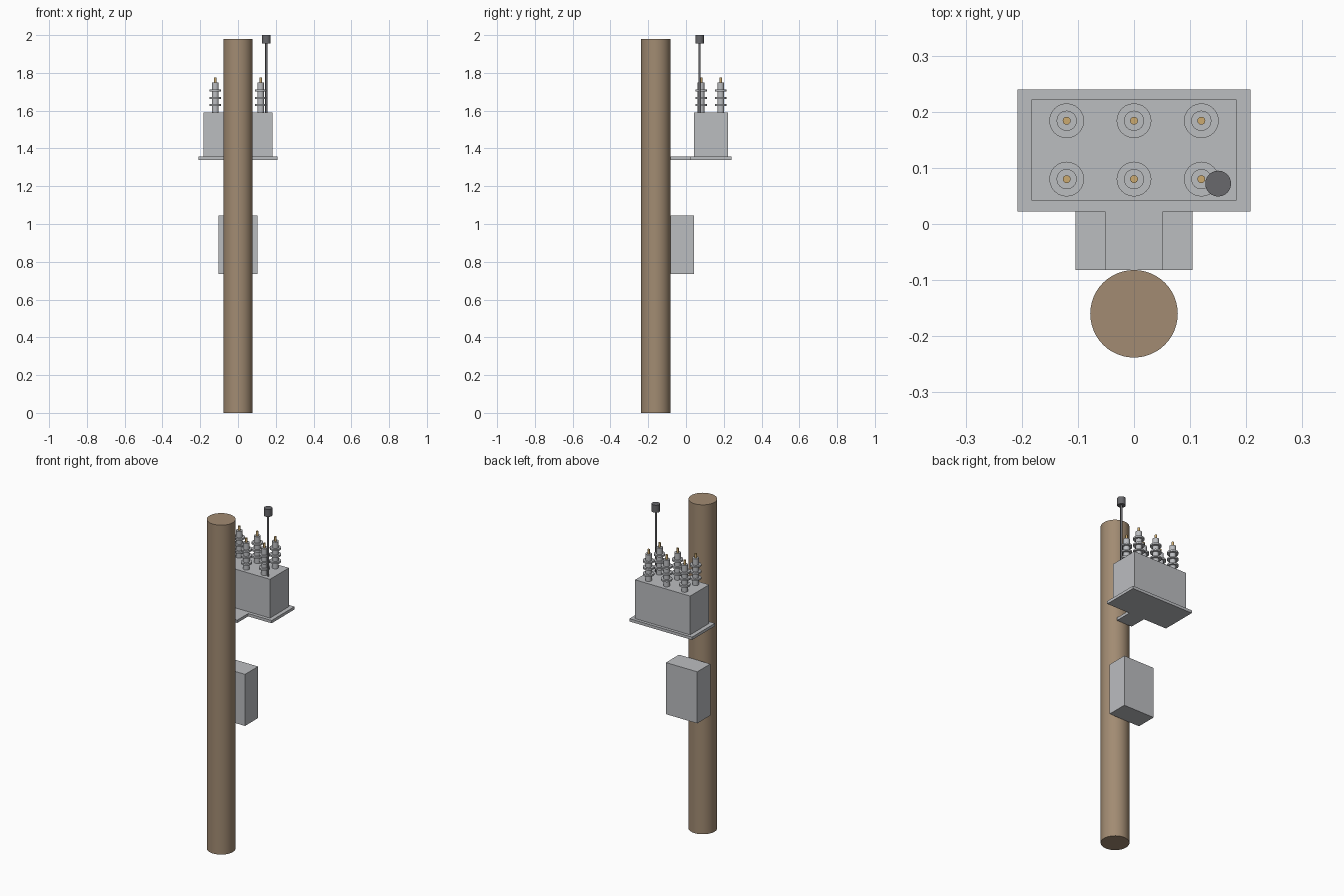
import bpy
from mathutils import Vector

cube = bpy.data.objects.get("Cube")
if cube:
    bpy.data.objects.remove(cube, do_unlink=True)


def material(name, r, g, b):
    mat = bpy.data.materials.new(name)
    mat.use_nodes = True
    mat.diffuse_color = (r, g, b, 1)
    mat.node_tree.nodes["Principled BSDF"].inputs["Base Color"].default_value = (r, g, b, 1)
    return mat


WOOD = material("weathered wood", 0.36, 0.26, 0.17)
STEEL = material("galvanised grey", 0.50, 0.51, 0.53)
DARK = material("dark grey", 0.14, 0.14, 0.15)
BRASS = material("brass", 0.60, 0.40, 0.16)


def box(name, mat, low, high):
    low, high = Vector(low), Vector(high)
    bpy.ops.mesh.primitive_cube_add(size=1, location=(low + high) / 2)
    obj = bpy.context.object
    obj.name = name
    obj.scale = high - low
    bpy.ops.object.transform_apply(location=False, rotation=False, scale=True)
    obj.data.materials.append(mat)
    return obj


def cylinder(name, mat, x, y, radius, bottom, top, sides=32):
    bpy.ops.mesh.primitive_cylinder_add(
        vertices=sides, radius=radius, depth=top - bottom,
        location=(x, y, (bottom + top) / 2))
    obj = bpy.context.object
    obj.name = name
    obj.data.materials.append(mat)
    bpy.ops.object.shade_smooth_by_angle()
    return obj


# Pole
cylinder("pole", WOOD, 0, -0.16, 0.078, 0, 1.98, 48)

# Platform with its arm to the pole
box("platform", STEEL, (-0.208, 0.022, 1.34), (0.208, 0.24, 1.357))
box("platform_arm", STEEL, (-0.052, -0.082, 1.34), (0.052, 0.022, 1.357))

# Main tank and lower control cabinet
TANK_TOP = 1.59
box("tank", STEEL, (-0.183, 0.042, 1.357), (0.183, 0.222, TANK_TOP))
box("control_cabinet", STEEL, (-0.104, -0.082, 0.735), (0.104, 0.042, 1.045))

# Two rows of three ribbed insulators with brass terminals
for y in (0.08, 0.184):
    for x in (-0.12, 0, 0.12):
        cylinder("insulator_core", STEEL, x, y, 0.018, TANK_TOP, 1.75, 24)
        for z in (1.629, 1.668, 1.707):
            cylinder("insulator_shed", STEEL, x, y, 0.031, z - 0.005, z + 0.005, 24)
        cylinder("terminal", BRASS, x, y, 0.007, 1.75, 1.776, 16)

# Mast with its sensor head
cylinder("mast", DARK, 0.15, 0.072, 0.006, TANK_TOP, 1.955, 16)
cylinder("sensor_head", DARK, 0.15, 0.072, 0.023, 1.955, 2.0, 24)
